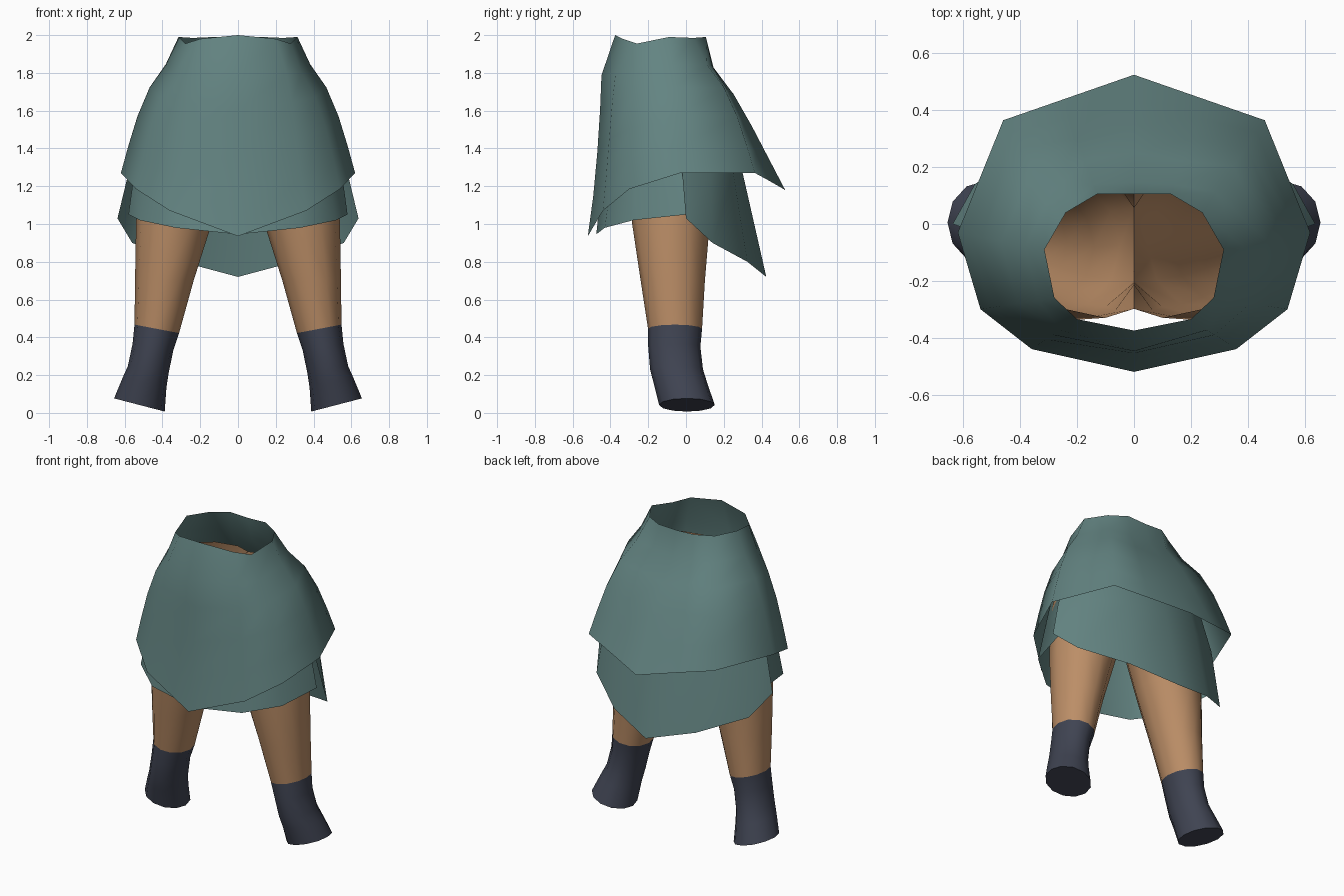
import bpy, bmesh, math
from mathutils import Vector

if "Cube" in bpy.data.objects:
    bpy.data.objects.remove(bpy.data.objects["Cube"])


def material(name, rgb):
    m = bpy.data.materials.new(name)
    m.diffuse_color = (*rgb, 1)
    m.use_nodes = True
    m.node_tree.nodes["Principled BSDF"].inputs["Base Color"].default_value = m.diffuse_color
    return m


TEAL = material("teal cloth", (0.125, 0.23, 0.222))
SKIN = material("tan skin", (0.50, 0.27, 0.135))
DARK = material("dark slate", (0.05, 0.057, 0.084))


def finish(name, bm, mat):
    """Turn a bmesh into a smooth shaded object."""
    me = bpy.data.meshes.new(name)
    bm.to_mesh(me)
    bm.free()
    me.materials.append(mat)
    ob = bpy.data.objects.new(name, me)
    bpy.context.collection.objects.link(ob)
    bpy.ops.object.select_all(action='DESELECT')
    ob.select_set(True)
    bpy.context.view_layer.objects.active = ob
    bpy.ops.object.shade_smooth_by_angle(angle=math.radians(65))
    return ob


def bridge(bm, rings, closed):
    """Skin a list of vertex rings with quads."""
    n = len(rings[0])
    for a, b in zip(rings, rings[1:]):
        for i in range(n if closed else n - 1):
            j = (i + 1) % n
            bm.faces.new((a[i], a[j], b[j], b[i]))


def face_outward(bm):
    bm.normal_update()
    s = 0
    for f in bm.faces:
        c = f.calc_center_median()
        s += f.normal.dot(Vector((c.x, c.y + 0.08, 0))) * f.calc_area()
    if s < 0:
        bmesh.ops.reverse_faces(bm, faces=bm.faces[:])


def sheet(name, rows, closed):
    """Cloth from half rows that start or end on x = 0, mirrored to a full row."""
    bm = bmesh.new()
    rings = []
    for row in rows:
        if closed:   # centre back ... centre front ... round again
            full = row + [(-x, y, z) for x, y, z in row[-2:0:-1]]
        else:        # centre outwards on both sides
            full = [(-x, y, z) for x, y, z in row[:0:-1]] + row
        rings.append([bm.verts.new(p) for p in full])
    bridge(bm, rings, closed)
    face_outward(bm)
    return finish(name, bm, TEAL)


# Upper skirt: waist and hem points, with a flare curve for each column
waist = [(0, .105, 1.985), (.13, .105, 1.99), (.24, .04, 1.985), (.315, -.09, 1.99),
         (.28, -.26, 1.955), (.2, -.335, 1.98), (0, -.375, 2.0)]
hem = [(0, .525, 1.18), (.25, .438, 1.23), (.46, .365, 1.27), (.62, -.03, 1.27),
       (.54, -.3, 1.185), (.36, -.44, 1.07), (0, -.52, .935)]
drop = [0, .2, .37, .58, .8, 1]
back = [0, .1, .35, .58, .8, 1]
side = [0, .22, .5, .71, .87, 1]
front = [0, .5, .55, .65, .8, 1]
flare = [back, back, side, side, side, [(a + b) / 2 for a, b in zip(side, front)], front]
rows = []
for k, d in enumerate(drop):
    row = []
    for w, h, f in zip(waist, hem, flare):
        t = f[k]
        row.append((w[0] + (h[0] - w[0]) * t, w[1] + (h[1] - w[1]) * t, w[2] + (h[2] - w[2]) * d))
    rows.append(row)
sheet("upper_skirt", rows, True)

# Lower skirt panels
sheet("lower_front_panel", [
    [(0, -.40, 1.65), (.26, -.35, 1.65), (.40, -.24, 1.65), (.46, -.02, 1.65)],
    [(0, -.44, 1.27), (.31, -.39, 1.27), (.47, -.27, 1.27), (.55, -.02, 1.27)],
    [(0, -.475, .945), (.33, -.43, .98), (.52, -.28, 1.02), (.58, 0, 1.05)]], False)
sheet("lower_back_panel", [
    [(0, .22, 1.58), (.24, .19, 1.58), (.40, .11, 1.58), (.48, -.02, 1.58)],
    [(0, .30, 1.27), (.27, .25, 1.27), (.50, .13, 1.27), (.58, -.02, 1.27)],
    [(0, .425, .72), (.30, .325, .80), (.56, .14, .90), (.638, 0, 1.03)]], False)


def tube(name, rings, mat, cap):
    """Pair of mirrored tubes; rings are (cx, cy, half x, half y, z, tilt)."""
    n = 12
    bm = bmesh.new()
    loops = []
    for cx, cy, hx, hy, z, tilt in rings:
        loop = []
        for i in range(n):
            a = math.tau * i / n
            x = max(0, cx + hx * math.cos(a))
            loop.append(bm.verts.new((x, cy + hy * math.sin(a), z + tilt * (x - cx))))
        loops.append(loop)
    bridge(bm, loops, True)
    if cap:
        bm.faces.new(loops[-1])
    # open the wall between the two sides above the crotch
    wall = [f for f in bm.faces if all(v.co.x < 1e-5 for v in f.verts)]
    bmesh.ops.delete(bm, geom=wall, context='FACES')
    geo = bmesh.ops.duplicate(bm, geom=bm.verts[:] + bm.edges[:] + bm.faces[:])["geom"]
    for v in geo:
        if isinstance(v, bmesh.types.BMVert):
            v.co.x = -v.co.x
    bmesh.ops.reverse_faces(bm, faces=[f for f in geo if isinstance(f, bmesh.types.BMFace)])
    bmesh.ops.remove_doubles(bm, verts=bm.verts[:], dist=1e-4)
    bmesh.ops.recalc_face_normals(bm, faces=bm.faces[:])
    face_outward(bm)
    return finish(name, bm, mat)


# Hips and legs, open at the top
tube("hips_and_legs", [
    (.10, -.095, .29, .235, 1.76, 0),
    (.20, -.075, .27, .262, 1.55, 0),
    (.235, -.07, .27, .255, 1.40, 0),
    (.285, -.075, .237, .24, 1.28, 0),
    (.34, -.08, .20, .205, 1.0, 0),
    (.39, -.07, .155, .17, .70, 0),
    (.43, -.058, .118, .143, .445, .19)], SKIN, False)

# Boots with a tilted flat sole
tube("boots", [
    (.43, -.058, .118, .143, .445, .19),
    (.45, -.062, .108, .138, .35, .15),
    (.475, -.05, .108, .14, .23, .17),
    (.495, -.03, .116, .142, .16, .22),
    (.522, .005, .134, .147, .042, .26)], DARK, True)
